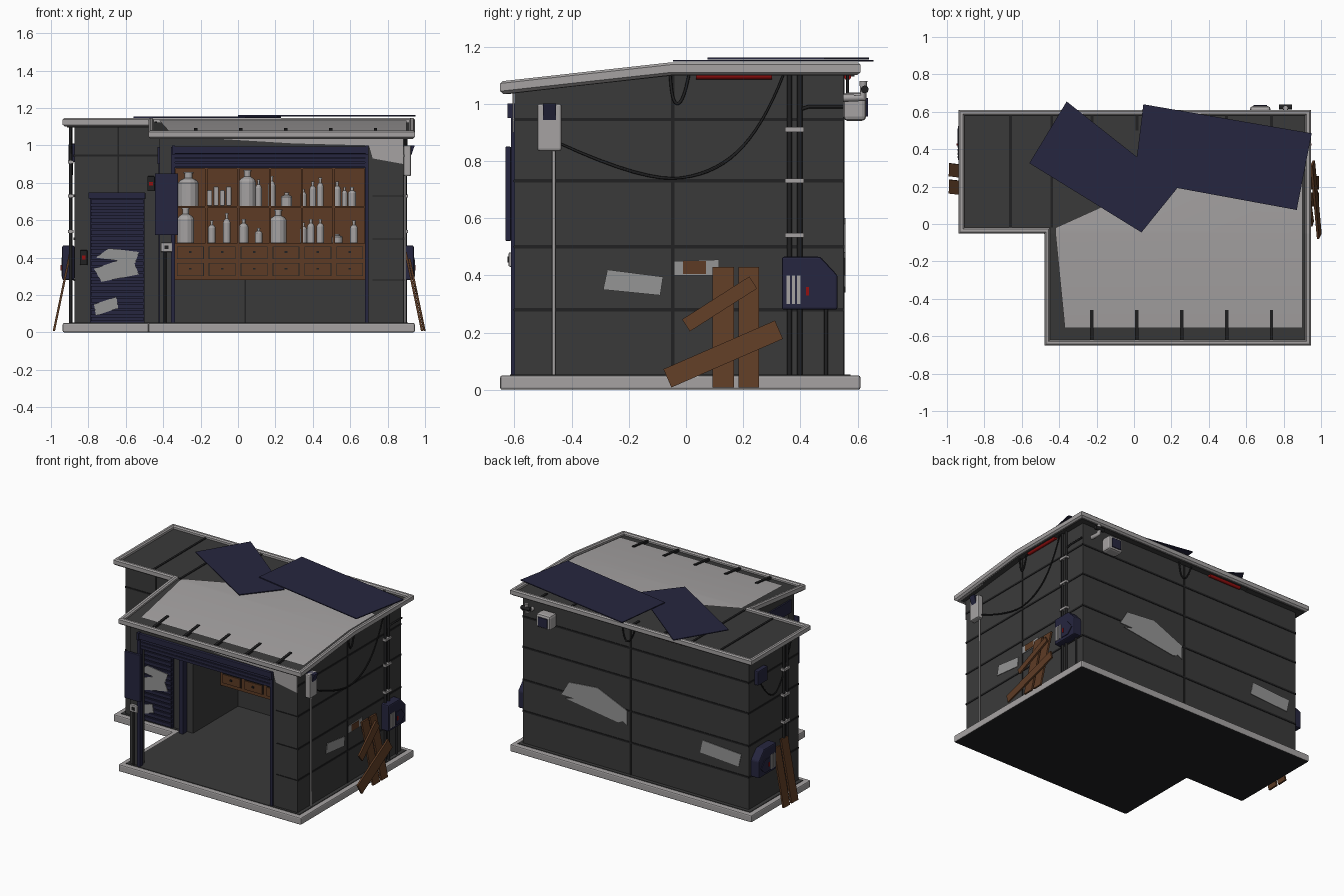
import bpy, bmesh, math
from mathutils import Vector

if "Cube" in bpy.data.objects:
    bpy.data.objects.remove(bpy.data.objects["Cube"])

def material(name, r, g, b):
    m = bpy.data.materials.new(name)
    m.diffuse_color = (r, g, b, 1)
    m.use_nodes = True
    m.node_tree.nodes["Principled BSDF"].inputs["Base Color"].default_value = m.diffuse_color
    return m

WALL = material("wall_grey", .042, .042, .042)
SEAM = material("seam_black", .015, .015, .016)
LIGHT = material("light_grey", .38, .365, .365)
BLUE = material("navy_blue", .019, .019, .05)
BROWN = material("wood_brown", .11, .044, .018)
RED = material("lamp_red", .3, .005, .005)
PAPER = material("paper_grey", .3, .3, .3)

def finish(name, bm, mat, bevel=0, smooth=False):
    bmesh.ops.recalc_face_normals(bm, faces=bm.faces)
    me = bpy.data.meshes.new(name)
    bm.to_mesh(me)
    bm.free()
    me.materials.append(mat)
    ob = bpy.data.objects.new(name, me)
    bpy.context.collection.objects.link(ob)
    if smooth:
        me.polygons.foreach_set("use_smooth", [True] * len(me.polygons))
    if bevel:
        mod = ob.modifiers.new("bevel", 'BEVEL')
        mod.width, mod.segments = bevel, 2
    return ob

def prism(name, pts, axis, a, b, mat, bevel=0):
    """Extrude a 2D outline along an axis from a to b."""
    place = {'x': lambda p, d: (d, p[0], p[1]), 'y': lambda p, d: (p[0], d, p[1]),
             'z': lambda p, d: (p[0], p[1], d)}[axis]
    bm = bmesh.new()
    lo, hi = ([bm.verts.new(place(p, d)) for p in pts] for d in (a, b))
    bm.faces.new(lo)
    bm.faces.new(hi)
    for i in range(len(pts)):
        j = (i + 1) % len(pts)
        bm.faces.new((lo[i], lo[j], hi[j], hi[i]))
    return finish(name, bm, mat, bevel)

def box(name, x0, x1, y0, y1, z0, z1, mat, bevel=0):
    return prism(name, [(x0, y0), (x1, y0), (x1, y1), (x0, y1)], 'z', z0, z1, mat, bevel)

def tube(name, pts, r, mat, smooth=False):
    cu = bpy.data.curves.new(name, 'CURVE')
    cu.dimensions, cu.bevel_depth, cu.bevel_resolution, cu.use_fill_caps = '3D', r, 2, True
    sp = cu.splines.new('NURBS' if smooth else 'POLY')
    sp.points.add(len(pts) - 1)
    for p, c in zip(sp.points, pts):
        p.co = (*c, 1)
    if smooth:
        sp.use_endpoint_u, sp.order_u, sp.resolution_u = True, 3, 6
    cu.materials.append(mat)
    ob = bpy.data.objects.new(name, cu)
    bpy.context.collection.objects.link(ob)

KINK = -.05
def roof_z(y):
    return 1.145 - max(0, KINK - y) * .11

# L-shaped footprint: point plus the inward direction
FOOT = [(-.478, -.65, 1, 1), (.945, -.65, -1, 1), (.945, KINK, -1, 0), (.945, .61, -1, -1),
        (-.937, .61, 1, -1), (-.937, KINK, 1, 1), (-.478, KINK, 1, 1)]
def inset(t):
    return [(x + sx * t, y + sy * t) for x, y, sx, sy in FOOT]

# foundation with light edge, dark underside and dark floor
base = prism("foundation", inset(0), 'z', 0, .05, LIGHT, .008)
base.data.materials.append(SEAM)
for p in base.data.polygons:
    p.material_index = 1 if abs(p.normal.z) > .5 and p.center.z < .01 else 0
prism("floor", inset(.035), 'z', .04, .054, WALL)

# roof rim following the slope
bm = bmesh.new()
loops = [[bm.verts.new((x, y, roof_z(FOOT[i][1]) - d)) for i, (x, y) in enumerate(inset(t))]
         for t, d in ((0, .035), (0, .008), (.008, 0), (.022, 0), (.03, .008), (.03, .045), (.012, .045))]
for k in range(len(loops)):
    A, B = loops[k], loops[(k + 1) % len(loops)]
    for i in range(7):
        j = (i + 1) % 7
        bm.faces.new((A[i], A[j], B[j], B[i]))
finish("roof_rim", bm, LIGHT)

def sloped(name, x0, x1, y0, y1, z0, drop, mat):
    """Block whose top follows the roof."""
    ys = [y1] + ([KINK] if y0 < KINK < y1 else []) + [y0]
    low = [(y0, z0), (y1, z0)] if z0 else [(y, roof_z(y) - drop - .025) for y in reversed(ys)]
    return prism(name, low + [(y, roof_z(y) - drop) for y in ys], 'x', x0, x1, mat)

# roof deck, ribs
sloped("main_roof_deck", -.46, .925, -.63, .59, 0, .022, WALL)
box("wing_roof_deck", -.915, -.455, -.03, .59, 1.095, 1.123, WALL)
for x in (-.225, .015, .255, .495, .735):
    sloped("roof_rib", x - .009, x + .009, -.62, -.46, 0, .006, SEAM)
    box("rear_roof_rib", x - .008, x + .008, .5, .59, 1.11, 1.13, SEAM)
for x in (-.66, -.44):
    box("wing_roof_rib", x - .007, x + .007, -.02, .58, 1.11, 1.128, SEAM)

# pale sheet laid over the slope
bm = bmesh.new()
v = [bm.verts.new((x, y, roof_z(y) - .013)) for x, y in
     ((-.37, -.555), (.9, -.555), (.9, KINK), (-.42, KINK), (.9, .25), (.2, .26), (-.42, -.02))]
bm.faces.new(v[:4])
bm.faces.new((v[3], v[2], v[4], v[5], v[6]))
finish("pale_roof_sheet", bm, LIGHT, smooth=True)

# loose navy panels on the roof
for n, z, pts in (("left", 1.147, [(-.36, .655), (-.56, .325), (.04, -.045), (.23, .19)]),
                  ("right", 1.155, [(.05, .64), (.95, .485), (.87, .075), (0, .235)])):
    prism(n + "_roof_panel", pts, 'z', z, z + .006, BLUE)

# walls
sloped("right_wall", .69, .885, -.6, .55, .05, .03, WALL)
box("back_wall", -.4, .7, .5, .55, .05, 1.115, WALL)
box("wing_block", -.875, -.35, 0, .55, .05, 1.115, WALL)
sloped("front_header", -.42, .7, -.6, -.55, .97, .03, WALL)
sloped("left_header", -.42, -.37, -.6, .02, .97, .03, WALL)
box("corner_post", -.42, -.35, -.6, -.54, .05, 1.0, WALL)

# panel seams
for z in (.28, .5, .73, .945):
    box("right_seam", .88, .889, -.602, .552, z - .006, z + .006, SEAM)
    box("back_seam", -.877, .887, .545, .554, z - .006, z + .006, SEAM)
    box("left_seam", -.879, -.87, -.002, .552, z - .006, z + .006, SEAM)
    box("front_seam", .72, .887, -.604, -.598, z - .003, z + .003, SEAM)
    if z > .74:
        box("wing_front_seam", -.877, -.42, -.004, .01, z - .005, z + .005, SEAM)
box("right_upright_seam", .88, .889, -.052, -.04, .05, 1.1, SEAM)
box("back_upright_seam", .04, .052, .545, .554, .05, 1.1, SEAM)
box("wing_upright_seam", -.645, -.635, -.004, .01, .74, 1.1, SEAM)
box("inner_upright_seam", .036, .044, .496, .501, .05, .28, SEAM)

# navy frame and rolled-up shutter of the shop front
box("front_shutter_box", -.35, .69, -.62, -.57, .955, .995, BLUE, .004)
for i in range(3):
    box("front_shutter_slat", -.34, .69, -.605, -.58, .885 + i * .025, .905 + i * .025, BLUE)
box("front_shutter_back", -.34, .69, -.595, -.585, .88, .96, BLUE)
for x in (-.345, .69):
    box("front_frame_post", x - .012, x + .008, -.612, -.575, .05, .99, BLUE)
    box("shutter_box_end", x - .008, x + .008, -.625, -.56, .95, 1.0, BLUE)
box("side_shutter_box", -.43, -.39, -.56, -.01, .9, .99, BLUE)
box("side_frame_post", -.425, -.395, -.05, -.005, .05, .95, BLUE)
prism("pale_header_cover", [(-.28, 1.045), (.885, 1.045), (.885, .9), (.72, .93), (.7, 1.0), (.3, 1.01)],
      'y', -.607, -.601, LIGHT)

# wing shutter
box("wing_shutter", -.79, -.5, -.012, .01, .05, .72, BLUE)
for i in range(20):
    box("wing_shutter_slat", -.785, -.505, -.022, -.01, .06 + i * .033, .083 + i * .033, BLUE)
box("wing_shutter_box", -.8, -.495, -.035, .01, .715, .748, BLUE, .004)

# papers pasted on front, right and back
def papers(axis, d, *quads):
    for q in quads:
        prism("pasted_paper", q, axis, d - .002, d + .002, PAPER)
papers('y', -.024, [(-.77, .34), (-.73, .27), (-.53, .31), (-.57, .41)],
       [(-.76, .4), (-.69, .45), (-.53, .43), (-.55, .37)],
       [(-.77, .15), (-.76, .09), (-.64, .13), (-.65, .19)])
papers('x', .889, [(-.29, .35), (-.09, .33), (-.08, .395), (-.275, .42)],
       [(-.04, .4), (.115, .4), (.115, .455), (-.04, .45)])
papers('y', .555, [(.58, .48), (.52, .58), (.3, .6), (.07, .5), (.07, .4), (.2, .47)],
       [(.55, .46), (.3, .52), (.1, .42), (.14, .4)],
       [(-.5, .36), (-.52, .45), (-.82, .43), (-.8, .34)])

# shelf unit with drawers
box("drawer_cabinet", -.345, .69, .3, .5, .28, .47, BROWN)
box("shelf_back", -.345, .69, .48, .5, .47, .89, BROWN)
for z in (.47, .67, .88):
    box("shelf_board", -.345, .69, .3, .49, z - .006, z + .006, BROWN)
for i in range(7):
    x = -.34 + i * .1705
    box("shelf_divider", x - .006, x + .006, .305, .49, .47, .88, BROWN)
    if i < 6:
        for z in (.305, .395):
            box("drawer_outline", x + .013, x + .157, .297, .301, z - .003, z + .065, SEAM)
            box("drawer_front", x + .017, x + .153, .29, .3, z, z + .062, BROWN)
            box("drawer_knob", x + .078, x + .092, .282, .29, z + .03, z + .04, SEAM)

# bottles and jars: (x, radius, height)
def bottle(x, z, r, h):
    bm = bmesh.new()
    prof = ((0, 0), (1, 0), (1, .68), (.8, .76), (.38, .82), (.38, .96), (.48, .96), (.48, 1), (0, 1))
    vs = [bm.verts.new((a * r, 0, b * h)) for a, b in prof]
    es = [bm.edges.new(e) for e in zip(vs, vs[1:])]
    bmesh.ops.spin(bm, geom=vs + es, axis=(0, 0, 1), cent=(0, 0, 0), angle=math.tau, steps=14)
    bmesh.ops.remove_doubles(bm, verts=bm.verts, dist=1e-5)
    ob = finish("bottle", bm, LIGHT)
    ob.location = (x, .37, z)
for z, row in ((.677, ((-.265, .055, .18), (.05, .045, .19), (.11, .017, .14), (.18, .02, .16),
                       (.26, .03, .07), (.35, .016, .09), (.4, .018, .13), (.44, .018, .15),
                       (.53, .02, .13), (.57, .015, .1), (.61, .022, .1))),
               (.477, ((-.28, .045, .19), (-.14, .02, .12), (-.06, .02, .16), (.03, .025, .13),
                       (.11, .02, .08), (.215, .045, .18), (.35, .018, .11), (.39, .02, .13),
                       (.44, .02, .13), (.53, .03, .05), (.62, .02, .12)))):
    for x, r, h in row:
        bottle(x, z, r, h)
for i in range(4):
    box("small_jar", -.165 + i * .034, -.138 + i * .034, .36, .39, .677, .76 + .02 * (i % 2), LIGHT, .005)

# leaning planks on both sides
def plank(side, y0, z0, y1, z1, w, off):
    d = Vector((y1 - y0, z1 - z0)).normalized()
    n = Vector((-d.y, d.x)) * w / 2
    pts = [(y0 + n.x, z0 + n.y), (y0 - n.x, z0 - n.y), (y1 - n.x, z1 - n.y), (y1 + n.x, z1 + n.y)]
    ob = prism("leaning_plank", pts, 'x', 0, .012, BROWN)
    for v in ob.data.vertices:
        v.co.x = side * (v.co.x + off + .89 + .09 * (1 - v.co.z / .43))
plank(1, .13, .008, .13, .43, .075, 0)
plank(1, .22, .008, .22, .43, .072, 0)
plank(1, -.065, .04, .325, .21, .07, .013)
plank(1, 0, .225, .235, .375, .05, .013)
plank(-1, .2, .008, .19, .43, .075, 0)
plank(-1, .29, .008, .28, .4, .07, 0)
box("wood_patch", .888, .893, -.01, .07, .405, .45, BROWN)

# service pipes, clamps and navy meter boxes on both sides
for s, y in ((1, .38), (-1, .17)):
    for dy in (-.018, .018):
        tube("service_pipe", [(s * .895, y + dy, .05), (s * .895, y + dy, 1.1)], .009, SEAM)
    for z in (.91, .73, .54):
        box("pipe_clamp", *sorted((s * .88, s * .91)), y - .033, y + .033, z - .008, z + .008, LIGHT)
    prism("meter_box", [(.335, .28), (.53, .28), (.53, .4), (.47, .465), (.335, .465)], 'x',
          s * .875, s * .94, BLUE, .008)
    prism("meter_box_door", [(.41, .3), (.47, .3), (.51, .34), (.47, .39), (.41, .39)], 'x', s * .93, s * .945, BLUE)
    for k in range(3):
        box("meter_vent", *sorted((s * .93, s * .944)), .352 + k * .018, .364 + k * .018, .3, .4, LIGHT)
    box("meter_light", *sorted((s * .944, s * .949)), .42, .43, .33, .36, RED)
tube("lower_pipe", [(.892, .49, .05), (.892, .49, .28)], .007, SEAM)
tube("upper_pipe", [(.892, .4, .98), (.892, .43, .99), (.892, .55, .99)], .006, SEAM)

# side lamp with pole, hanging cables, red light tubes
box("lamp_housing", .885, .925, -.52, -.435, .835, 1.0, LIGHT, .008)
prism("lamp_hood", [(.885, .93), (.92, .93), (.945, 1.0), (.885, 1.0)], 'y', -.5, -.455, BLUE)
tube("lamp_pole", [(.893, -.462, .05), (.893, -.462, .84)], .006, LIGHT)
for s in (0, .006):
    tube("hanging_cable", [(.895, -.45, .865), (.9, -.15, .73 - s), (.9, .1, .75 + s), (.9, .27, .92), (.9, .34, 1.1)],
         .004, SEAM, True)
tube("cable_loop", [(.9, -.055, 1.1), (.9, -.05, 1.0), (.9, -.01, 1.0), (.9, .01, 1.1)], .005, SEAM, True)
tube("back_cable_loop", [(.1, .565, 1.1), (.09, .565, .99), (.03, .565, 1.0), (0, .565, 1.1)], .005, SEAM, True)
tube("left_cable", [(-.885, .45, .93), (-.89, .35, .75), (-.89, .2, .8), (-.89, .1, 1.08)], .004, SEAM, True)
tube("right_red_tube", [(.9, .035, 1.098), (.9, .3, 1.098)], .013, RED)
tube("back_red_tube", [(-.4, .565, 1.095), (-.15, .565, 1.095)], .013, RED)
box("left_navy_box", -.905, -.87, .38, .49, .91, 1.01, BLUE, .006)

# rear wall unit and valve cluster
box("rear_unit", .62, .73, .55, .63, .94, 1.04, LIGHT, .015)
box("rear_unit_face", .64, .71, .628, .636, .955, 1.02, BLUE)
tube("rear_valve_pipe", [(.81, .55, 1.02), (.81, .62, 1.02), (.81, .62, 1.08)], .014, LIGHT)
tube("rear_valve_wheel", [(.775, .625, 1.05), (.845, .625, 1.05)], .014, SEAM)

# sign board, keypad and small boxes at the front
box("navy_sign_board", -.445, -.32, -.632, -.612, .52, .85, BLUE, .004)
box("post_box", -.412, -.352, -.62, -.6, .43, .48, LIGHT, .004)
box("post_box_lens", -.392, -.372, -.624, -.619, .445, .465, SEAM)
tube("post_cable", [(-.39, -.605, .43), (-.39, -.605, .05)], .007, SEAM)
for x, z in ((-.465, .795), (-.825, .4)):
    box("keypad", x - .02, x + .02, -.03, .01, z - .04, z + .04, SEAM, .004)
    box("keypad_light", x - .01, x + .01, -.034, -.029, z - .01, z + .01, RED)
